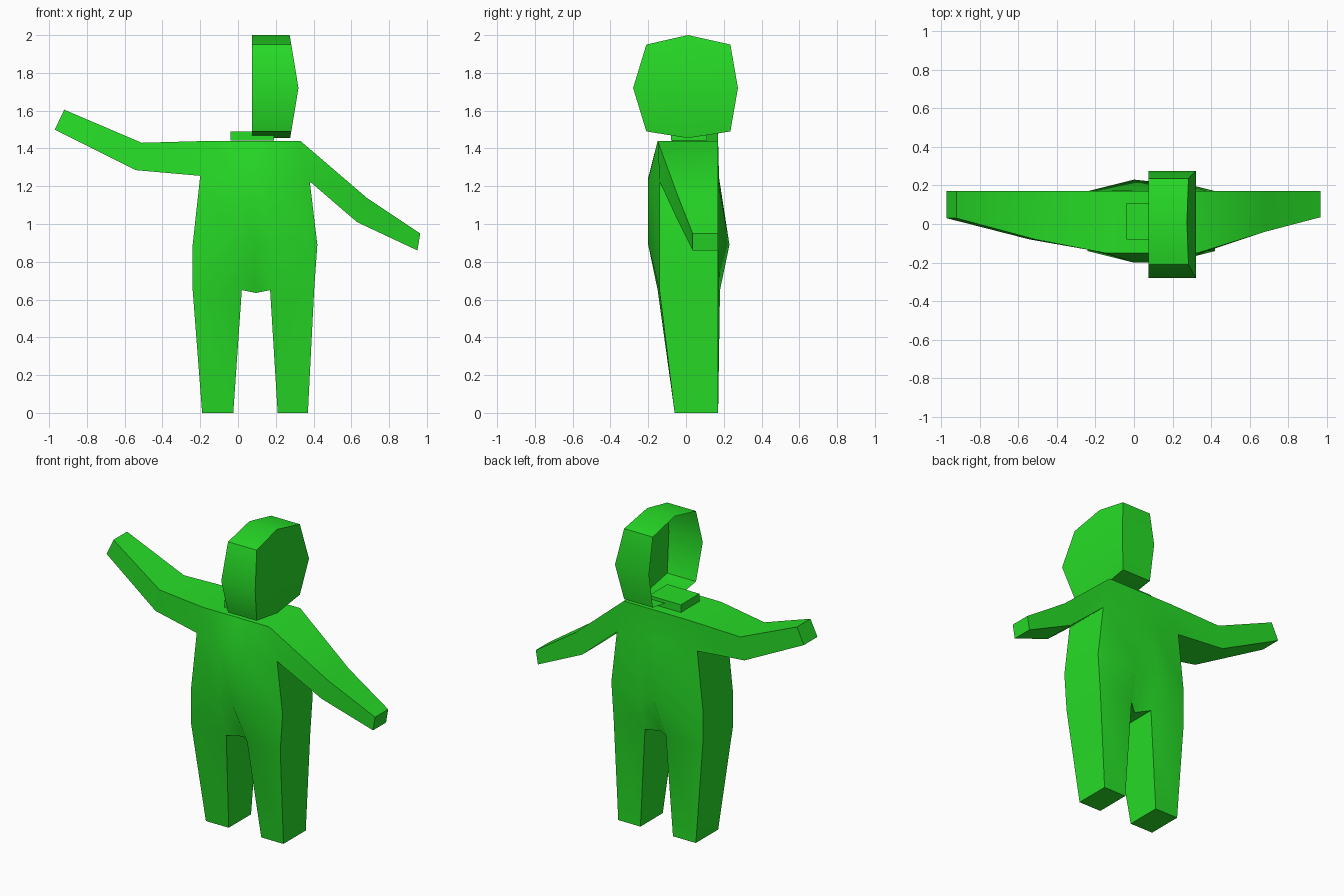
import bpy, bmesh, math

if "Cube" in bpy.data.objects:
    bpy.data.objects.remove(bpy.data.objects["Cube"])

mat = bpy.data.materials.new("green")
mat.diffuse_color = (0.02, 0.72, 0.02, 1)
mat.use_nodes = True
mat.node_tree.nodes["Principled BSDF"].inputs["Base Color"].default_value = mat.diffuse_color


def finish(bm, name, angle=50):
    bmesh.ops.recalc_face_normals(bm, faces=bm.faces)
    me = bpy.data.meshes.new(name)
    bm.to_mesh(me)
    bm.free()
    ob = bpy.data.objects.new(name, me)
    bpy.context.collection.objects.link(ob)
    me.materials.append(mat)
    bpy.ops.object.select_all(action='DESELECT')
    ob.select_set(True)
    bpy.context.view_layer.objects.active = ob
    bpy.ops.object.shade_smooth_by_angle(angle=math.radians(angle))
    return ob


def bridge(bm, a, b, skip=()):
    n = len(a)
    for i in range(n):
        if i not in skip:
            j = (i + 1) % n
            bm.faces.new((a[i], a[j], b[j], b[i]))


def limb(bm, root, sections):
    # continue a four-sided opening through further sections and cap the end
    for pts in sections:
        nxt = [bm.verts.new(p) for p in pts]
        bridge(bm, root, nxt)
        root = nxt
    bm.faces.new(root)


# Body: torso rings of ten points, five across the front and five across the back
# z left, z right, outer left, inner left, inner right, outer right,
# front y (outer, inner, middle), back y (outer, inner, middle)
BACK = 0.17
torso = [
    (1.44, 1.44, -0.15, 0.00, 0.18, 0.33, -0.15, -0.15, -0.15, BACK, BACK, BACK),
    (1.255, 1.225, -0.20, 0.00, 0.18, 0.38, -0.14, -0.20, -0.20, BACK, 0.175, 0.175),
    (0.89, 0.89, -0.24, 0.00, 0.18, 0.42, -0.14, -0.20, -0.19, BACK, 0.23, 0.22),
    (0.65, 0.65, -0.24, 0.02, 0.17, 0.403, -0.14, -0.15, -0.08, BACK, 0.18, 0.12),
]
bm = bmesh.new()
rings = []
for zl, zr, x0, x1, x3, x4, fo, fi, fm, bo, bi, bk in torso:
    xs = (x0, x1, (x1 + x3) / 2, x3, x4)
    zs = [zl + (zr - zl) * (x - x0) / (x4 - x0) for x in xs]
    if zl < 0.7:
        zs[2] -= 0.015
    front = list(zip(xs, (fo, fi, fm, fi, fo), zs))
    back = list(zip(xs, (bo, bi, bk, bi, bo), zs))[::-1]
    rings.append([bm.verts.new(p) for p in front + back])
bridge(bm, rings[0], rings[1], skip=(4, 9))
bridge(bm, rings[1], rings[2])
bridge(bm, rings[2], rings[3])
bm.faces.new(rings[0])

# Crotch and legs
low = rings[3]
for ids in ((1, 2, 7, 8), (2, 3, 6, 7)):
    bm.faces.new([low[i] for i in ids])
for ids, xa, xb in (((0, 1, 8, 9), -0.19, -0.025), ((3, 4, 5, 6), 0.21, 0.37)):
    foot = [(xa, -0.06, 0), (xb, -0.06, 0), (xb, BACK, 0), (xa, BACK, 0)]
    limb(bm, [low[i] for i in ids], [foot])

# Arms: top x, top z, bottom x, bottom z, front y
arms = {
    (0, 9): [(-0.51, 1.43, -0.54, 1.285, -0.08), (-0.92, 1.605, -0.97, 1.50, 0.03)],
    (4, 5): [(0.68, 1.14, 0.63, 1.01, -0.04), (0.965, 0.95, 0.95, 0.86, 0.035)],
}
for (f, b), stations in arms.items():
    root = [rings[0][f], rings[0][b], rings[1][b], rings[1][f]]
    limb(bm, root, [[(tx, y, tz), (tx, BACK, tz), (bx, BACK, bz), (bx, y, bz)]
                    for tx, tz, bx, bz, y in stations])
finish(bm, "body")

# Neck block
bm = bmesh.new()
bmesh.ops.create_cube(bm, size=1)
bmesh.ops.scale(bm, vec=(0.23, 0.19, 0.05), verts=bm.verts)
bmesh.ops.translate(bm, vec=(0.075, 0.015, 1.466), verts=bm.verts)
finish(bm, "neck")

# Head: half shell, open on its left side, octagonal outline
outline = [(-0.28, 1.72), (-0.21, 1.95), (0.01, 2.0), (0.235, 1.95),
           (0.275, 1.72), (0.235, 1.49), (0.01, 1.455), (-0.21, 1.49)]
bm = bmesh.new()
rim = [bm.verts.new((0.075, y, z)) for y, z in outline]
side = [bm.verts.new((0.32 - 0.165 * abs(z - 1.72), y, z)) for y, z in outline]
bridge(bm, rim, side)
bm.faces.new(side[:5])
bm.faces.new(side[4:] + side[:1])
finish(bm, "head")
